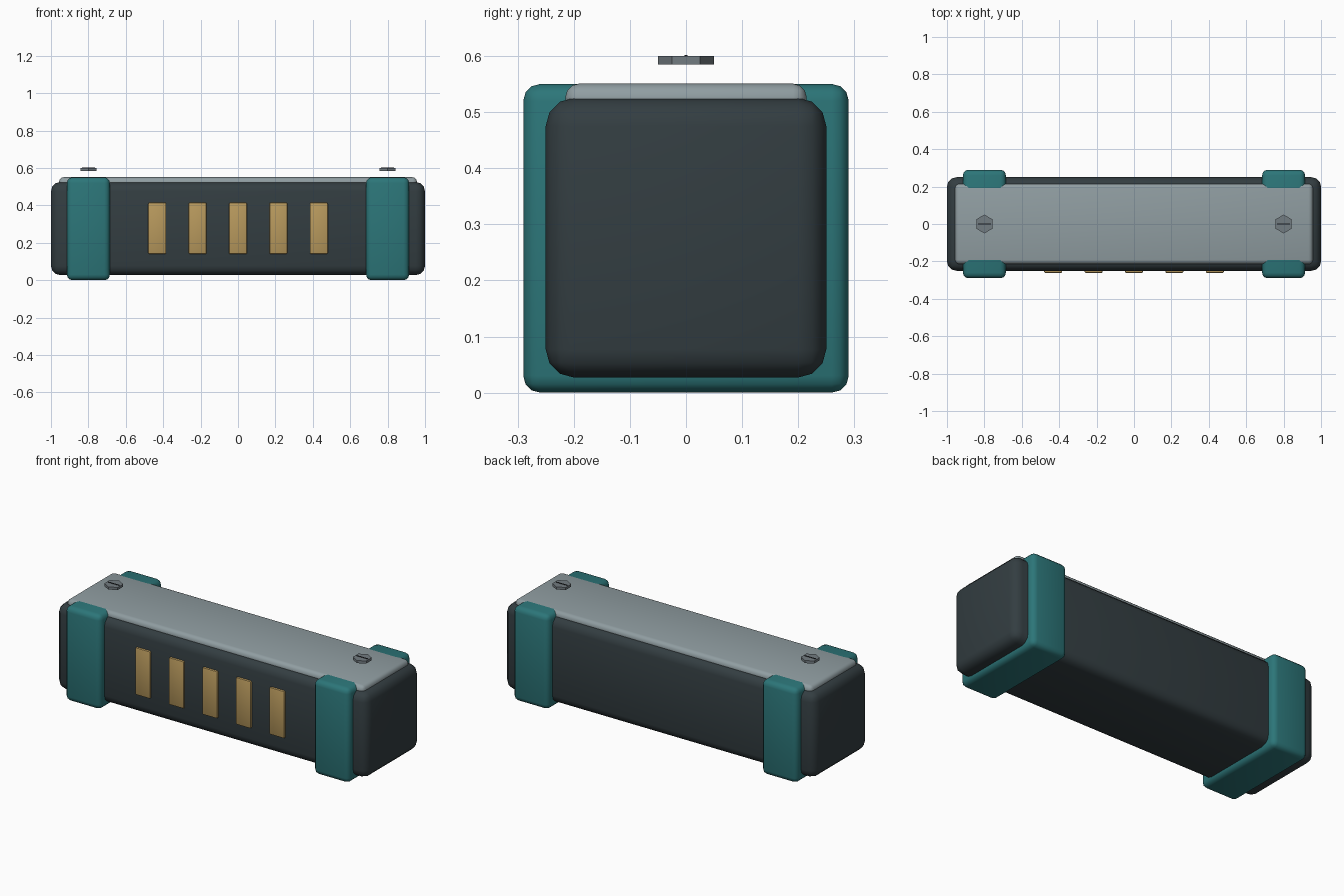
import bpy, math

if "Cube" in bpy.data.objects:
    bpy.data.objects.remove(bpy.data.objects["Cube"])


def material(name, color):
    m = bpy.data.materials.new(name)
    m.diffuse_color = (*color, 1)
    m.use_nodes = True
    m.node_tree.nodes["Principled BSDF"].inputs["Base Color"].default_value = m.diffuse_color
    return m


DARK = material("dark_casing", (0.033, 0.047, 0.053))
TEAL = material("teal_rubber", (0.025, 0.18, 0.19))
GOLD = material("gold_contact", (0.48, 0.32, 0.11))
PALE = material("pale_metal", (0.28, 0.34, 0.36))
STEEL = material("steel", (0.17, 0.2, 0.22))
BLACK = material("slot_dark", (0.01, 0.012, 0.014))


def finish(ob, name, mat):
    ob.name = name
    ob.data.materials.append(mat)
    return ob


def rounded_box(name, lo, hi, bevel, mat, segments=3):
    """Box between two corners with rounded edges."""
    center = [(a + b) / 2 for a, b in zip(lo, hi)]
    bpy.ops.mesh.primitive_cube_add(size=1, location=center)
    ob = finish(bpy.context.object, name, mat)
    ob.scale = [b - a for a, b in zip(lo, hi)]
    bpy.ops.object.transform_apply(location=False, rotation=False, scale=True)
    if bevel:
        mod = ob.modifiers.new("round_edges", 'BEVEL')
        mod.width = bevel
        mod.segments = segments
        bpy.ops.object.modifier_apply(modifier=mod.name)
        bpy.ops.object.shade_smooth_by_angle(angle=math.radians(35))
    return ob


# Main casing and top plate
rounded_box("casing", (-1, -0.25, 0.027), (1, 0.25, 0.525), 0.05, DARK)
rounded_box("top_plate", (-0.957, -0.215, 0.50), (0.957, 0.215, 0.5505), 0.024, PALE)

# End bands and the screws above them
for side, sx in (("left", -1), ("right", 1)):
    x = 0.8 * sx
    rounded_box(side + "_band", (x - 0.115, -0.29, 0), (x + 0.115, 0.29, 0.55), 0.03, TEAL)
    bpy.ops.mesh.primitive_cylinder_add(vertices=6, radius=0.05, depth=0.015,
                                        location=(x, 0, 0.5925))
    finish(bpy.context.object, side + "_screw", STEEL)
    rounded_box(side + "_screw_slot", (x - 0.035, -0.003, 0.597), (x + 0.035, 0.003, 0.602), 0, BLACK)

# Row of front contacts
for i in range(5):
    x = (i - 2) * 0.216
    rounded_box(f"contact_{i + 1}", (x - 0.048, -0.262, 0.14), (x + 0.048, -0.235, 0.415),
                0.007, GOLD, 2)
